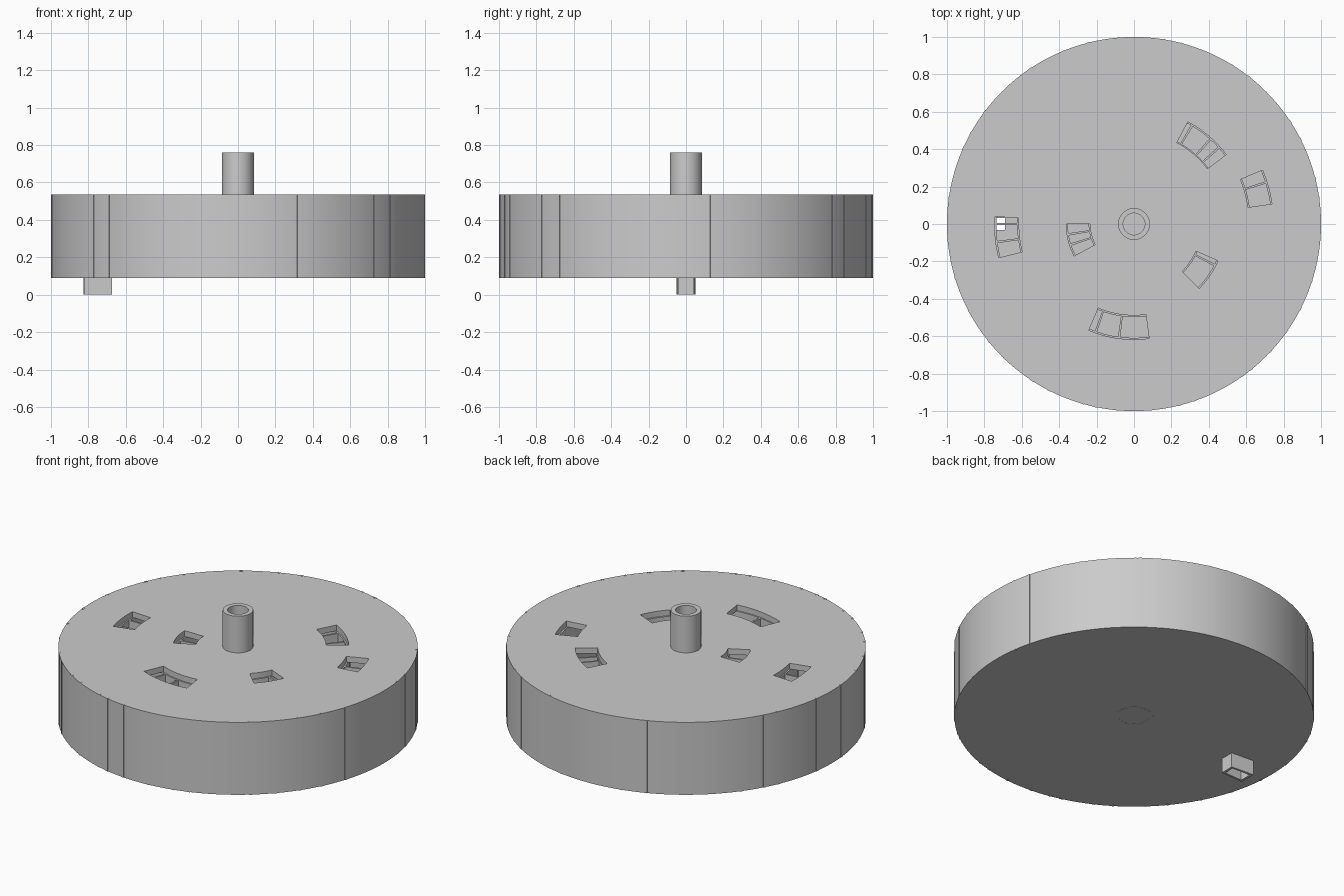
import bpy, bmesh
from math import radians, cos, sin, ceil

if "Cube" in bpy.data.objects:
    bpy.data.objects.remove(bpy.data.objects["Cube"])

N = 128               # sides of the large round parts
BASE, TOP = 0.09, 0.535
PLATE = 0.035


def finish(name, bm):
    bmesh.ops.recalc_face_normals(bm, faces=bm.faces)
    me = bpy.data.meshes.new(name)
    bm.to_mesh(me)
    bm.free()
    ob = bpy.data.objects.new(name, me)
    bpy.context.collection.objects.link(ob)
    return ob


def smooth(ob):
    bpy.ops.object.select_all(action='DESELECT')
    ob.select_set(True)
    bpy.context.view_layer.objects.active = ob
    bpy.ops.object.shade_smooth_by_angle(angle=radians(30))


def lathe(name, profile, sides=N):
    """Spin a closed (radius, height) profile around z."""
    bm = bmesh.new()
    rings = [[bm.verts.new((r * cos(radians(360 * i / sides)), r * sin(radians(360 * i / sides)), z))
              for i in range(sides)] for r, z in profile]
    for a, b in zip(rings, rings[1:] + rings[:1]):
        for i in range(sides):
            j = (i + 1) % sides
            bm.faces.new((a[i], a[j], b[j], b[i]))
    ob = finish(name, bm)
    smooth(ob)
    return ob


def tube(name, r0, r1, z0, z1, sides=N):
    return lathe(name, [(r0, z0), (r1, z0), (r1, z1), (r0, z1)], sides)


def add_sector(bm, r0, r1, a0, a1, z0, z1):
    """Solid block between two radii and two angles."""
    n = max(1, ceil((a1 - a0) / 3))
    rows = []
    for i in range(n + 1):
        a = radians(a0 + (a1 - a0) * i / n)
        rows.append([bm.verts.new((r * cos(a), r * sin(a), z))
                     for r, z in ((r0, z0), (r1, z0), (r1, z1), (r0, z1))])
    for p, q in zip(rows, rows[1:]):
        for k in range(4):
            m = (k + 1) % 4
            bm.faces.new((p[k], p[m], q[m], q[k]))
    bm.faces.new(rows[0])
    bm.faces.new(rows[-1][::-1])


def sectors(name, items):
    bm = bmesh.new()
    for it in items:
        add_sector(bm, *it)
    return finish(name, bm)


def disc(name, z0, z1):
    bm = bmesh.new()
    bmesh.ops.create_cone(bm, cap_ends=True, segments=N, radius1=1, radius2=1, depth=z1 - z0)
    bmesh.ops.translate(bm, verts=bm.verts, vec=(0, 0, (z0 + z1) / 2))
    return finish(name, bm)


def cut(ob, cutter):
    cutter.hide_render = True
    bpy.context.view_layer.objects.active = ob
    mod = ob.modifiers.new("cut", 'BOOLEAN')
    mod.operation, mod.solver, mod.object = 'DIFFERENCE', 'EXACT', cutter
    bpy.ops.object.modifier_apply(modifier=mod.name)
    bpy.data.objects.remove(cutter)
    smooth(ob)


# windows: inner radius, outer radius, start angle, end angle, vane angles below
windows = [
    (0.492, 0.617, 37, 62.2, (42, 48, 59.5)),
    (0.617, 0.745, 8.3, 22.7, (17.5,)),
    (0.362, 0.490, -44.6, -23.7, (-27,)),
    (0.489, 0.617, 247, 277.5, (250.5, 262.5)),
    (0.235, 0.362, 180, 208, (189, 198)),
    (0.617, 0.745, 177, 194, (180, 187.5)),
]

# top plate with its windows
top_plate = disc("top_plate", TOP - PLATE, TOP)
cut(top_plate, sectors("window_cutter", [(r0, r1, a0, a1, TOP - 0.1, TOP + 0.1)
                                         for r0, r1, a0, a1, _ in windows]))

# floor with the outlet opening
floor = disc("floor", BASE, BASE + PLATE)
cut(floor, sectors("outlet_cutter", [(0.69, 0.81, 177.4, 182.6, 0, 0.3)]))

# outer wall and concentric inner walls
tube("outer_wall", 0.98, 1.0, BASE + PLATE, TOP - PLATE)
for i in range(7):
    r = 0.107 + i * 0.1275
    tube(f"ring_wall_{i}", r - 0.008, r + 0.008, BASE + PLATE, TOP - PLATE, 96)

# radial vanes seen through the windows
vanes = []
for r0, r1, a0, a1, angles in windows:
    half = 0.62 / (r0 + r1)
    vanes += [(r0, r1, a - half, a + half, BASE + PLATE, TOP - PLATE) for a in angles]
sectors("radial_vanes", vanes)

# thin upright ribs almost flush with the drum's rim
rib_angles = [8, 14, 27, 33, 52, 58, 75, 81, 104, 112, 124, 143, 151, 156, 172, 185,
              197, 208, 219, 226, 237, 243, 254, 258, 265, 275, 284, 289, 306, 309, 317, 325, 333, 342]
sectors("rim_ribs", [(0.99, 1.0015, a - 0.55, a + 0.55, BASE - 0.001, TOP + 0.001)
                     for a in rib_angles])

# hollow centre shaft, and the ring under it
lathe("shaft", [(0.058, BASE + PLATE), (0.085, BASE + PLATE), (0.085, 0.76), (0.058, 0.76)], 48)
tube("bottom_ring", 0.082, 0.108, BASE - 0.001, BASE + 0.01, 48)

# outlet spout below the floor
spout = sectors("outlet_spout", [(0.675, 0.825, 176.4, 183.6, 0, BASE + 0.002)])
cut(spout, sectors("spout_cutter", [(0.69, 0.81, 177.4, 182.6, -0.1, 0.3)]))
